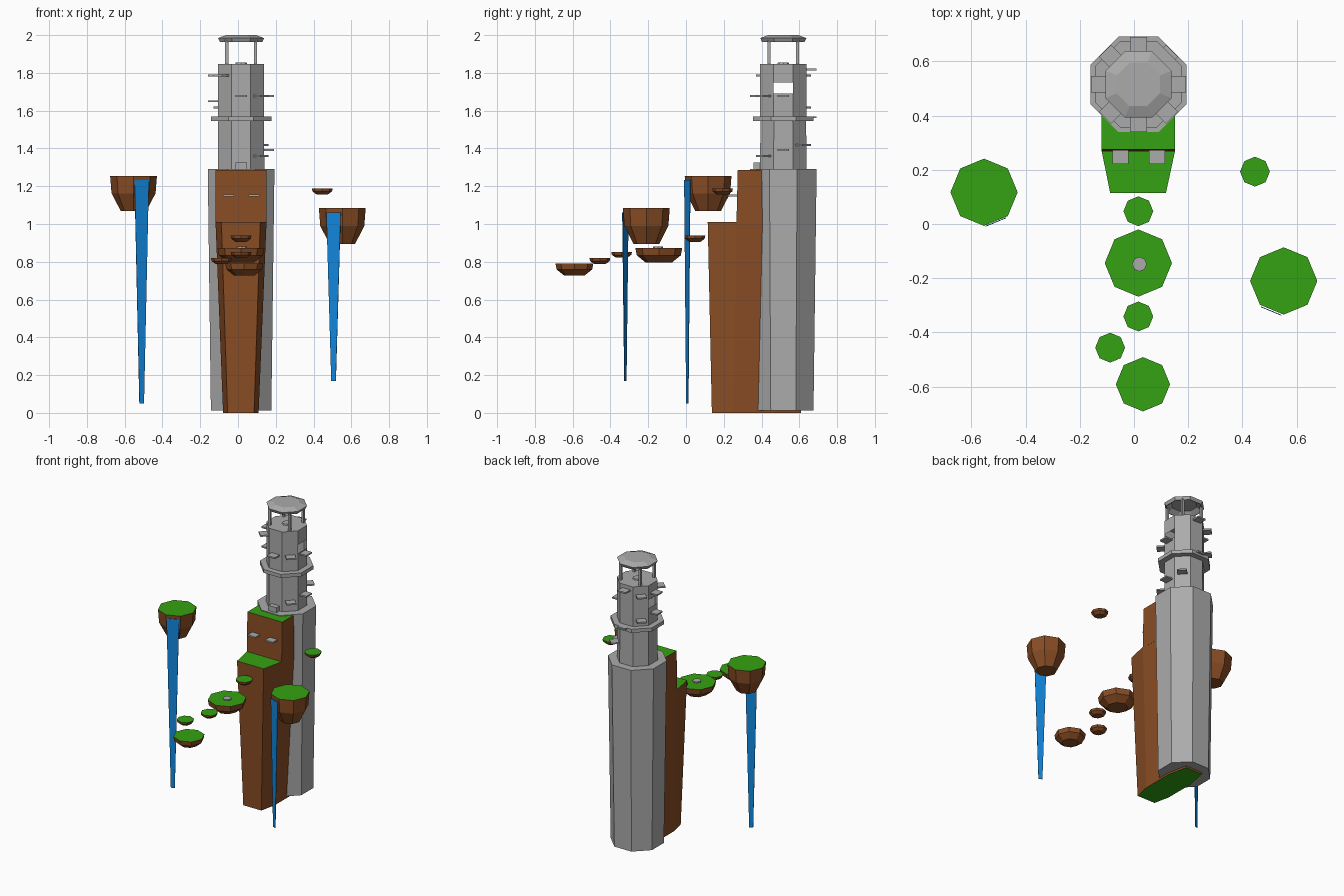
import bpy, bmesh, math

if "Cube" in bpy.data.objects:
    bpy.data.objects.remove(bpy.data.objects["Cube"])

TAU = math.tau
CX, CY = 0.0165, 0.515          # tower axis


def material(name, rgb):
    m = bpy.data.materials.new(name)
    m.diffuse_color = (*rgb, 1)
    m.use_nodes = True
    m.node_tree.nodes["Principled BSDF"].inputs["Base Color"].default_value = m.diffuse_color
    return m


STONE = material("stone", (0.41, 0.41, 0.41))
GRASS = material("grass", (0.034, 0.36, 0.006))
EARTH = material("earth", (0.25, 0.074, 0.018))
WATER = material("water", (0.006, 0.24, 0.72))


def loft(name, rings, mats=(STONE,), green_top=False, green_bottom=False, skip=()):
    """Skin a stack of equal-length rings; skip lists (segment, side) openings."""
    bm = bmesh.new()
    rows = [[bm.verts.new(p) for p in ring] for ring in rings]
    n = len(rows[0])
    for k in range(len(rows) - 1):
        for i in range(n):
            if (k, i) in skip:
                continue
            j = (i + 1) % n
            bm.faces.new((rows[k][i], rows[k][j], rows[k + 1][j], rows[k + 1][i]))
    bottom = bm.faces.new(rows[0][::-1])
    top = bm.faces.new(rows[-1])
    bottom.material_index = int(green_bottom)
    top.material_index = int(green_top)
    if not skip:
        bmesh.ops.recalc_face_normals(bm, faces=bm.faces)
    me = bpy.data.meshes.new(name)
    bm.to_mesh(me)
    bm.free()
    for m in mats:
        me.materials.append(m)
    ob = bpy.data.objects.new(name, me)
    bpy.context.collection.objects.link(ob)
    return ob


def ngon(x, y, z, r, n=8, phase=0.0):
    return [(x + r * math.cos(TAU * i / n + phase), y + r * math.sin(TAU * i / n + phase), z)
            for i in range(n)]


def oct_ring(apothem, z):
    """Tower octagon with side 0 facing +x."""
    return ngon(CX, CY, z, apothem / math.cos(TAU / 16), 8, -TAU / 16)


def rect(x0, x1, y0, y1, z):
    return [(x0, y0, z), (x1, y0, z), (x1, y1, z), (x0, y1, z)]


def box(name, x0, x1, y0, y1, z0, z1):
    return loft(name, [rect(x0, x1, y0, y1, z0), rect(x0, x1, y0, y1, z1)])


# tower body
loft("tower_base", [oct_ring(0.160, 0.013), oct_ring(0.1765, 1.29)])
loft("tower_lower_shaft", [oct_ring(0.123, 1.285), oct_ring(0.121, 1.55)])
loft("tower_ring_walkway", [oct_ring(0.160, 1.545), oct_ring(0.160, 1.57)])

# upper shaft, a shell open right through its two side faces
loft("tower_upper_shaft",
     [oct_ring(0.122, z) for z in (1.565, 1.69, 1.75, 1.848)], skip={(1, 0), (1, 4)})
loft("roof_hatch", [ngon(CX, CY, 1.846, 0.032), ngon(CX, CY, 1.856, 0.028)])

# roof cap with a hollow underside
loft("roof_cap", [oct_ring(a, z) for a, z in
                  ((0.078, 1.99), (0.108, 1.963), (0.112, 1.963), (0.122, 1.984), (0.080, 2.0))])
for sx in (-1, 1):
    for sy in (-1, 1):
        x, y = CX + sx * 0.076, CY + sy * 0.076
        box("roof_post", x - 0.008, x + 0.008, y - 0.008, y + 0.008, 1.846, 1.985)


# stair slabs climbing round the shaft: (direction in degrees, height)
def slab(deg, z, out=0.175, half=0.031, thick=0.010):
    a = math.radians(deg)
    c, s = math.cos(a), math.sin(a)
    corners = ((0.115, -half), (out, -half), (out, half), (0.115, half))
    loft("stair_slab", [[(CX + u * c - v * s, CY + u * s + v * c, h) for u, v in corners]
                        for h in (z - thick / 2, z + thick / 2)])


for deg, z in ((-45, 1.361), (0, 1.391), (45, 1.418), (90, 1.565), (135, 1.617), (180, 1.65),
               (-90, 1.678), (-45, 1.678), (0, 1.678), (135, 1.787), (90, 1.818),
               (180, 1.787), (-135, 1.787)):
    slab(deg, z)
slab(-90, 1.308, out=0.157, thick=0.036)

# cliff in front of the tower
TOP = ((-0.088, 0.115), (0.118, 0.115), (0.151, 0.268), (0.151, 0.46), (0.09, 0.61), (-0.06, 0.61),
       (-0.119, 0.46), (-0.119, 0.268))
BOTTOM = ((-0.055, 0.137), (0.085, 0.137), (0.109, 0.25), (0.109, 0.47), (0.08, 0.61),
          (-0.05, 0.61), (-0.079, 0.47), (-0.079, 0.25))
loft("cliff_lower", [[(x, y, 0.0) for x, y in BOTTOM], [(x, y, 1.01) for x, y in TOP]],
     mats=(EARTH, GRASS), green_top=True, green_bottom=True)
loft("cliff_upper", [rect(-0.119, 0.151, 0.267, 0.46, 1.0), rect(-0.119, 0.151, 0.274, 0.46, 1.285)],
     mats=(EARTH, GRASS), green_top=True)
for x in (-0.05, 0.085):
    box("cliff_ledge", x - 0.03, x + 0.03, 0.222, 0.275, 1.145, 1.155)


# floating islands: x, y, radius, top, bottom
def island(name, x, y, r, top, bottom):
    mid = top - (top - bottom) * 0.5
    loft(name, [ngon(x, y, bottom, r * 0.55), ngon(x, y, mid, r * 0.94), ngon(x, y, top, r)],
         mats=(EARTH, GRASS), green_top=True)


for args in (("island_left", -0.553, 0.117, 0.124, 1.255, 1.07),
             ("island_right", 0.552, -0.21, 0.124, 1.085, 0.895),
             ("island_centre", 0.016, -0.144, 0.124, 0.873, 0.795),
             ("island_front", 0.033, -0.591, 0.100, 0.79, 0.728),
             ("stepping_island", 0.016, 0.047, 0.055, 0.938, 0.906),
             ("stepping_island", 0.016, -0.341, 0.055, 0.852, 0.822),
             ("stepping_island", -0.088, -0.456, 0.055, 0.82, 0.788),
             ("stepping_island", 0.446, 0.193, 0.055, 1.188, 1.157)):
    island(*args)
loft("island_plate", [ngon(0.02, -0.148, 0.87, 0.027), ngon(0.02, -0.148, 0.881, 0.027)])


# tapering sheets of water lying against one side of an island; turn in degrees
def waterfall(x, y, turn, top, bottom):
    a = math.radians(turn)
    c, s = math.cos(a), math.sin(a)

    def strip(half, z, t=0.0015):
        return [(x + u * c - v * s, y + u * s + v * c, z)
                for u, v in ((-half, -t), (half, -t), (half, t), (-half, t))]
    loft("waterfall", [strip(0.013, bottom), strip(0.041, top)], mats=(WATER,))


waterfall(-0.510, 0.007, 22.5, 1.232, 0.05)
waterfall(0.506, -0.321, -22.5, 1.06, 0.17)
